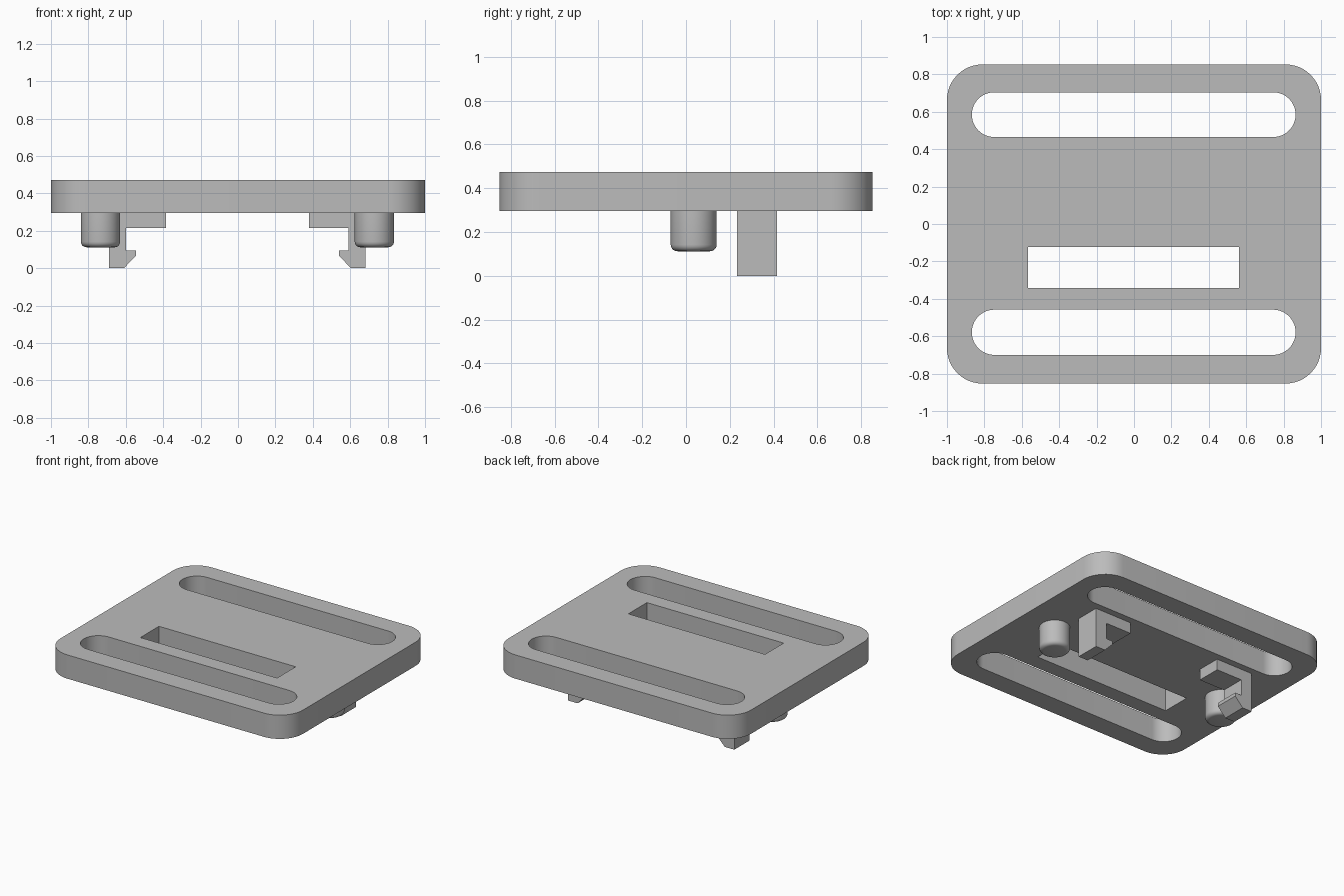
import bpy, bmesh
from math import sin, cos, pi, radians
from mathutils import Vector

cube = bpy.data.objects.get("Cube")
if cube:
    bpy.data.objects.remove(cube)

grey = bpy.data.materials.new("plain_grey")
grey.use_nodes = True
GREY = (0.5, 0.5, 0.5, 1)
grey.diffuse_color = GREY
grey.node_tree.nodes["Principled BSDF"].inputs["Base Color"].default_value = GREY

PLATE_BOTTOM, PLATE_TOP = 0.296, 0.473
CENTRE_X = -0.003  # the underside fittings mirror about this line


def rounded_rect(x0, x1, y0, y1, r, segments=12):
    """Outline of a rectangle, with round corners when r > 0."""
    if r == 0:
        return [(x0, y0), (x1, y0), (x1, y1), (x0, y1)]
    centres = [(x1 - r, y1 - r), (x0 + r, y1 - r), (x0 + r, y0 + r), (x1 - r, y0 + r)]
    points = []
    for quarter, (cx, cy) in enumerate(centres):
        for i in range(segments + 1):
            a = (quarter + i / segments) * pi / 2
            points.append((cx + r * cos(a), cy + r * sin(a)))
    return points


def finish(name, bm):
    bmesh.ops.remove_doubles(bm, verts=bm.verts, dist=0.0001)
    bmesh.ops.recalc_face_normals(bm, faces=bm.faces)
    mesh = bpy.data.meshes.new(name)
    bm.to_mesh(mesh)
    bm.free()
    mesh.materials.append(grey)
    obj = bpy.data.objects.new(name, mesh)
    bpy.context.collection.objects.link(obj)
    bpy.ops.object.select_all(action='DESELECT')
    obj.select_set(True)
    bpy.context.view_layer.objects.active = obj
    bpy.ops.object.shade_smooth_by_angle(angle=radians(30))
    return obj


def extrude_outlines(name, loops, offset):
    """Fill the first loop, leaving the others as holes, and extrude it."""
    bm = bmesh.new()
    for loop in loops:
        verts = [bm.verts.new(p) for p in loop]
        for a, b in zip(verts, verts[1:] + verts[:1]):
            if (a.co - b.co).length > 0.0001:
                bm.edges.new((a, b))
            else:
                bm.edges.new((a, b))
    bmesh.ops.remove_doubles(bm, verts=bm.verts, dist=0.0001)
    bmesh.ops.triangle_fill(bm, edges=bm.edges[:], use_beauty=True)
    result = bmesh.ops.extrude_face_region(bm, geom=bm.faces[:], use_keep_orig=True)
    moved = [g for g in result["geom"] if isinstance(g, bmesh.types.BMVert)]
    bmesh.ops.translate(bm, verts=moved, vec=Vector(offset))
    return finish(name, bm)


# Plate with two strap slots and a rectangular window
outlines = [
    rounded_rect(-1, 1, -0.853, 0.853, 0.19),
    rounded_rect(-0.867, 0.864, 0.465, 0.704, 0.1195),
    rounded_rect(-0.867, 0.864, -0.7, -0.458, 0.121),
    rounded_rect(-0.566, 0.562, -0.342, -0.123, 0),
]
extrude_outlines("plate",
                 [[(x, y, PLATE_BOTTOM) for x, y in o] for o in outlines],
                 (0, 0, PLATE_TOP - PLATE_BOTTOM))

# Hooked clip profile: foot, stem and barbed tip
CLIP = [(0.382, PLATE_BOTTOM), (0.382, 0.214), (0.595, 0.214), (0.595, 0.094),
        (0.542, 0.094), (0.542, 0.068), (0.607, 0), (0.686, 0), (0.686, PLATE_BOTTOM)]


def post(name, x):
    """Round peg with a softened lower rim."""
    height = PLATE_BOTTOM - 0.112
    bm = bmesh.new()
    bmesh.ops.create_cone(bm, cap_ends=True, segments=48, radius1=0.105,
                          radius2=0.105, depth=height)
    bmesh.ops.translate(bm, verts=bm.verts, vec=(x, 0.035, PLATE_BOTTOM - height / 2))
    low = min(v.co.z for v in bm.verts)
    rim = [e for e in bm.edges if all(v.co.z < low + 0.001 for v in e.verts)]
    bmesh.ops.bevel(bm, geom=rim, offset=0.03, segments=5, profile=0.5, affect='EDGES')
    return finish(name, bm)


for side, s in (("left", 1), ("right", -1)):
    extrude_outlines(side + "_clip", [[(CENTRE_X + s * x, 0.233, z) for x, z in CLIP]],
                     (0, 0.182, 0))
    post(side + "_post", CENTRE_X + s * 0.732)
